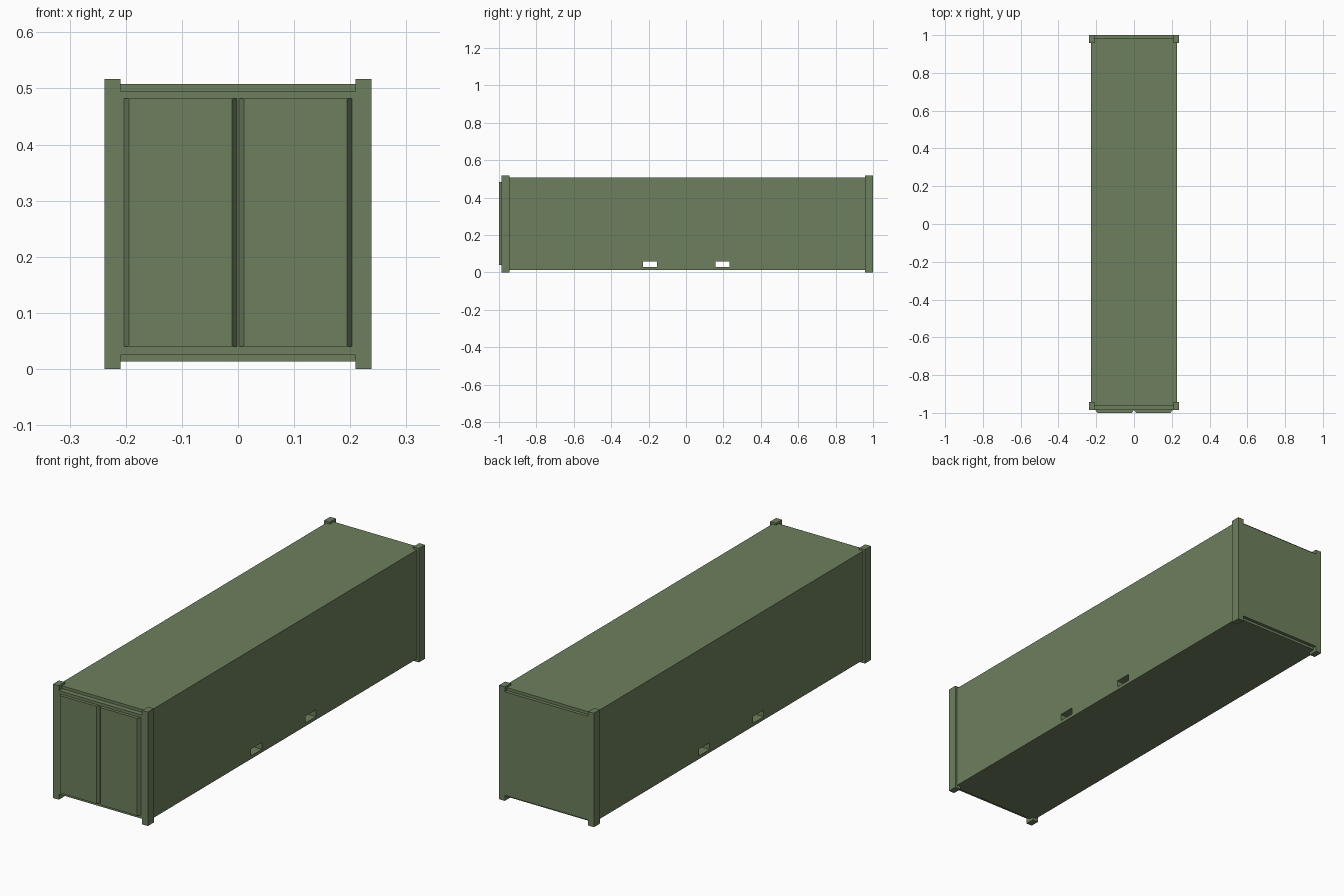
import bpy, bmesh

if "Cube" in bpy.data.objects:
    bpy.data.objects.remove(bpy.data.objects["Cube"])

green = bpy.data.materials.new("olive_green")
green.diffuse_color = (0.155, 0.216, 0.11, 1)
green.use_nodes = True
green.node_tree.nodes["Principled BSDF"].inputs["Base Color"].default_value = green.diffuse_color


def prism(name, bottom, z0, z1):
    """Extrude an xy outline from z0 to z1."""
    bm = bmesh.new()
    face = bm.faces.new([bm.verts.new((x, y, z0)) for x, y in bottom])
    ext = bmesh.ops.extrude_face_region(bm, geom=[face])["geom"]
    for v in ext:
        if isinstance(v, bmesh.types.BMVert):
            v.co.z = z1
    bmesh.ops.recalc_face_normals(bm, faces=bm.faces)
    me = bpy.data.meshes.new(name)
    bm.to_mesh(me)
    bm.free()
    ob = bpy.data.objects.new(name, me)
    me.materials.append(green)
    bpy.context.collection.objects.link(ob)
    return ob


def box(name, x0, x1, y0, y1, z0, z1):
    return prism(name, [(x0, y0), (x1, y0), (x1, y1), (x0, y1)], z0, z1)


# Main box with two forklift tunnels cut through it
body = box("container_body", -0.228, 0.228, -0.963, 0.985, 0.0135, 0.508)
for y in (-0.193, 0.195):
    cutter = box("forklift_pocket_cutter", -0.4, 0.4, y - 0.038, y + 0.038, 0.028, 0.059)
    cutter.hide_render = True
    cutter.hide_set(True)
    mod = body.modifiers.new("pocket", 'BOOLEAN')
    mod.object = cutter
    mod.operation = 'DIFFERENCE'
    mod.solver = 'EXACT'

# Corner posts
for s in (-1, 1):
    xa, xb = sorted((s * 0.209, s * 0.238))
    box("front_corner_post", xa, xb, -0.986, -0.943, 0, 0.517)
    box("rear_corner_post", xa, xb, 0.957, 1.0, 0, 0.517)

# End panels, slightly lower than the roof
box("front_end_panel", -0.209, 0.209, -0.986, -0.963, 0.025, 0.495)
box("rear_end_panel", -0.209, 0.209, 0.985, 1.0, 0.025, 0.495)

# Two doors with chamfered upright edges
for x0, x1 in ((-0.203, -0.002), (0.002, 0.203)):
    prism("door", [(x0, -0.986), (x0 + 0.009, -1.0), (x1 - 0.009, -1.0), (x1, -0.986)],
          0.04, 0.482)
